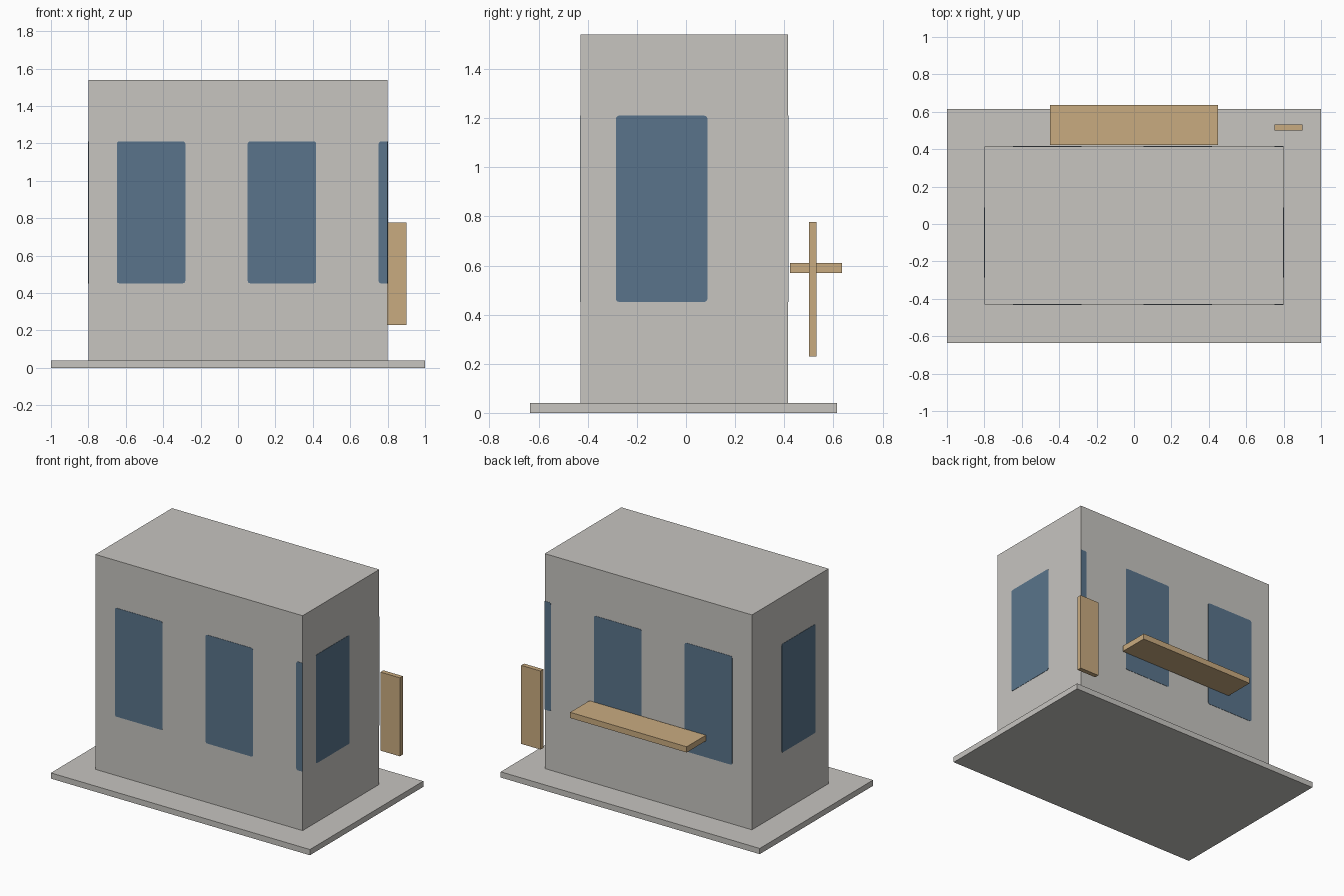
import bpy, bmesh, math
from mathutils import Vector

if "Cube" in bpy.data.objects:
    bpy.data.objects.remove(bpy.data.objects["Cube"])


def material(name, rgb):
    m = bpy.data.materials.new(name)
    m.diffuse_color = (*rgb, 1)
    m.use_nodes = True
    m.node_tree.nodes["Principled BSDF"].inputs["Base Color"].default_value = m.diffuse_color
    return m


CONCRETE = material("light_grey", (0.571, 0.555, 0.527))
GLASS = material("slate_blue", (0.100, 0.175, 0.258))
WOOD = material("tan_wood", (0.584, 0.407, 0.216))


def add_object(name, bm, mat):
    bmesh.ops.recalc_face_normals(bm, faces=bm.faces)
    mesh = bpy.data.meshes.new(name)
    bm.to_mesh(mesh)
    bm.free()
    mesh.materials.append(mat)
    ob = bpy.data.objects.new(name, mesh)
    bpy.context.collection.objects.link(ob)
    return ob


def box(name, xs, ys, zs, mat):
    bm = bmesh.new()
    bmesh.ops.create_cube(bm, size=1)
    for v in bm.verts:
        v.co = [(a + b) / 2 + c * (b - a)
                for c, (a, b) in zip(v.co, (xs, ys, zs))]
    return add_object(name, bm, mat)


def pane(name, axis, wall, out, span, open_end=False):
    """Thin window plate with small rounded corners; open_end keeps its high end square."""
    (a, b), (z0, z1), r = span, WIN_Z, 0.012
    pts = []
    for u, z, su, sz, start in ((a, z0, 1, 1, 180), (b, z0, -1, 1, 270),
                                (b, z1, -1, -1, 0), (a, z1, 1, -1, 90)):
        if open_end and su < 0:
            pts.append((u, z))
            continue
        for i in range(4):
            t = math.radians(start + 30 * i)
            pts.append((u + su * r + r * math.cos(t), z + sz * r + r * math.sin(t)))
    bm = bmesh.new()
    verts = [bm.verts.new((u, wall, z) if axis == "y" else (wall, u, z)) for u, z in pts]
    face = bm.faces.new(verts)
    grown = bmesh.ops.extrude_face_region(bm, geom=[face])["geom"]
    step = Vector((0, out, 0) if axis == "y" else (out, 0, 0)) * 0.002
    bmesh.ops.translate(bm, vec=step, verts=[v for v in grown if isinstance(v, bmesh.types.BMVert)])
    add_object(name, bm, GLASS)


WALL_Y = (-0.43, 0.415)
WIN_Z = (0.452, 1.21)

# Ground slab and main block
box("base_slab", (-1, 1), (-0.635, 0.615), (0, 0.04), CONCRETE)
box("building_block", (-0.8, 0.8), WALL_Y, (0.04, 1.54), CONCRETE)

# Windows on the long walls, the last one running into the corner
for side, wall, out in (("front", WALL_Y[0], -1), ("back", WALL_Y[1], 1)):
    pane(side + "_window_left", "y", wall, out, (-0.648, -0.282))
    pane(side + "_window_right", "y", wall, out, (0.052, 0.418))
    pane(side + "_window_corner", "y", wall, out, (0.752, 0.8), True)

# Windows on the short walls
for side, s in (("left", -1), ("right", 1)):
    pane(side + "_window", "x", 0.8 * s, s, (-0.285, 0.087))

# Wooden shelf and upright board behind the back wall
box("shelf", (-0.45, 0.45), (0.423, 0.635), (0.57, 0.61), WOOD)
box("upright_board", (0.75, 0.9), (0.5, 0.532), (0.23, 0.778), WOOD)
